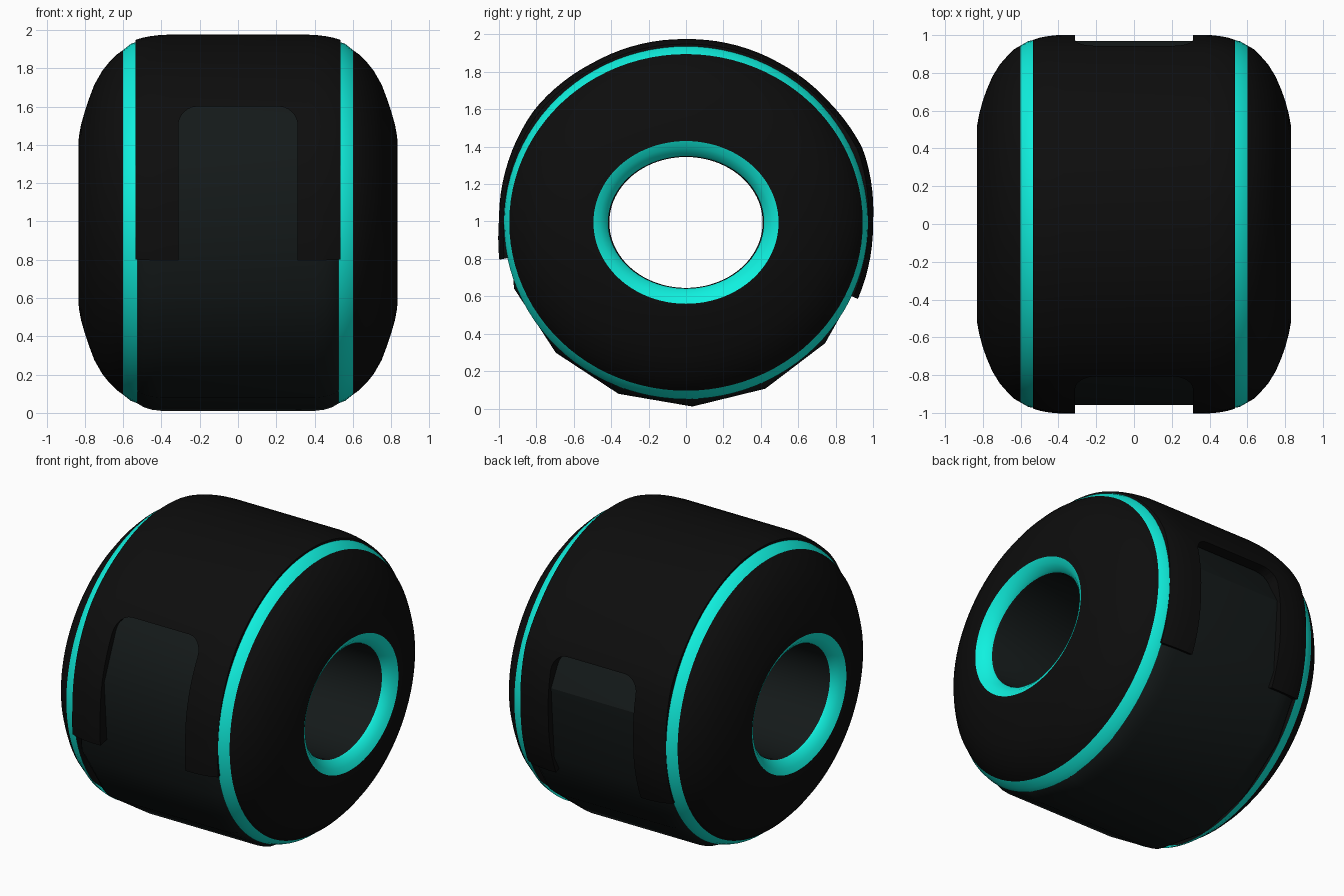
import bpy, bmesh
from math import sin, cos, radians, pi

if "Cube" in bpy.data.objects:
    bpy.data.objects.remove(bpy.data.objects["Cube"])

CZ = 0.995  # height of the wheel axis (axis runs along x)


def material(name, rgb):
    m = bpy.data.materials.new(name)
    m.diffuse_color = (*rgb, 1)
    m.use_nodes = True
    m.node_tree.nodes["Principled BSDF"].inputs["Base Color"].default_value = m.diffuse_color
    return m


BLACK = material("black", (0.004, 0.004, 0.004))
DARK = material("dark_teal_grey", (0.007, 0.010, 0.010))
CYAN = material("cyan", (0.005, 0.88, 0.74))


def finish(bm, name, mat=None, smooth=30):
    me = bpy.data.meshes.new(name)
    bm.to_mesh(me)
    bm.free()
    ob = bpy.data.objects.new(name, me)
    bpy.context.collection.objects.link(ob)
    if mat:
        me.materials.append(mat)
    bpy.ops.object.select_all(action='DESELECT')
    ob.select_set(True)
    bpy.context.view_layer.objects.active = ob
    if smooth:
        bpy.ops.object.shade_smooth_by_angle(angle=radians(smooth))
    return ob


def skin(bm, rings):
    # bridge consecutive closed rings with quads
    for a, b in zip(rings, rings[1:]):
        n = len(a)
        for j in range(n):
            k = (j + 1) % n
            bm.faces.new((a[j], a[k], b[k], b[j]))


def lathe(name, profile, mat, mirror=True, seg=96):
    # profile points: x, radius along y, radius along z
    bm = bmesh.new()
    rings = []
    for x, ry, rz in profile:
        rings.append([bm.verts.new((x, ry * cos(2 * pi * j / seg), CZ + rz * sin(2 * pi * j / seg)))
                      for j in range(seg)])
    skin(bm, rings)
    ob = finish(bm, name, mat)
    if mirror:
        ob.modifiers.new("mirror", 'MIRROR')
    return ob


# Side domes, trim rings and centre hole
lathe("side_dome", [(.60, .945, .90), (.635, .925, .875), (.67, .89, .84), (.71, .845, .79),
                    (.75, .78, .72), (.78, .71, .64), (.80, .655, .58), (.82, .58, .51),
                    (.83, .525, .455), (.832, .495, .435)], BLACK)
lathe("outer_trim_ring", [(.525, .975, .945), (.56, .968, .932), (.60, .945, .90)], CYAN)
lathe("hole_trim_ring", [(.832, .495, .435), (.815, .46, .40), (.78, .425, .362), (.765, .418, .355)], CYAN)
lathe("hole_tube", [(.765, .418, .355), (.75, .41, .35), (-.75, .41, .35), (-.765, .418, .355)],
      DARK, mirror=False)

# Coarse inner drum, exposed underneath and in the two panels
bm = bmesh.new()
exposed = [-135, -111.5, -88, -64.5, -41, -18, 10]
hidden = [32, 55, 78, 101, 124]
corners = ([(a, .985) for a in exposed] + [(a, .94) for a in hidden]
           + [(146, .985), (168, .98), (201, .985)])
half = [(.40, 0), (.45, .006), (.49, .018), (.53, .042), (.56, .08)]
section = [(-x, d) for x, d in reversed(half)] + half
rings = [[bm.verts.new((x, (r - d) * cos(radians(a)), CZ + (r - d) * sin(radians(a))))
          for a, r in corners] for x, d in section]
skin(bm, rings)
finish(bm, "inner_drum", DARK)

# Outer shell: arc from the back lower edge over the top to the front lower edge
KEYS = [(-24, 1.006), (0, 1.0), (22.5, 1.024), (40, 1.0), (60, .988), (90, .98),
        (120, .988), (143, 1.01), (165, 1.004), (180, 1.0), (191.3, 1.018)]


def shell_radius(a):
    for (a0, r0), (a1, r1) in zip(KEYS, KEYS[1:]):
        if a <= a1:
            return r0 + (r1 - r0) * (a - a0) / (a1 - a0)
    return KEYS[-1][1]


bm = bmesh.new()
half = [(.37, 0), (.42, .003), (.46, .008), (.50, .016), (.535, .027)]
section = [(-x, d) for x, d in reversed(half)] + half + [(.535, .07), (-.535, .07)]
rings = []
STEPS = 64
for i in range(STEPS + 1):
    a = -24 + 215.3 * i / STEPS
    r = shell_radius(a)
    rings.append([bm.verts.new((x, (r - d) * cos(radians(a)), CZ + (r - d) * sin(radians(a))))
                  for x, d in section])
skin(bm, rings)
bm.faces.new(rings[0])
bm.faces.new(rings[-1])
bmesh.ops.recalc_face_normals(bm, faces=bm.faces[:])
shell = finish(bm, "outer_shell", BLACK)


# Arched panel openings at front and back
def arch_cutter(name, y0, y1, z0, z1, w=.312, rad=.1):
    bm = bmesh.new()
    pts = [(-w, z0), (w, z0)]
    for cx, start in ((w - rad, 0), (rad - w, 90)):
        for k in range(7):
            t = radians(start + 15 * k)
            pts.append((cx + rad * cos(t), z1 - rad + rad * sin(t)))
    rings = [[bm.verts.new((x, y, z)) for x, z in pts] for y in (y0, y1)]
    skin(bm, rings)
    bm.faces.new(rings[0])
    bm.faces.new(rings[1])
    bmesh.ops.recalc_face_normals(bm, faces=bm.faces[:])
    ob = finish(bm, name, BLACK, smooth=0)
    ob.hide_render = True
    return ob


cutters = [arch_cutter("front_panel_cutter", -1.3, -.6, .6, 1.6),
           arch_cutter("back_panel_cutter", .6, 1.3, .4, 1.39)]
bpy.ops.object.select_all(action='DESELECT')
shell.select_set(True)
bpy.context.view_layer.objects.active = shell
for c in cutters:
    m = shell.modifiers.new("panel", 'BOOLEAN')
    m.operation, m.solver, m.object = 'DIFFERENCE', 'EXACT', c
    bpy.ops.object.modifier_apply(modifier=m.name)
for c in cutters:
    bpy.data.objects.remove(c)
bpy.ops.object.shade_smooth_by_angle(angle=radians(30))
